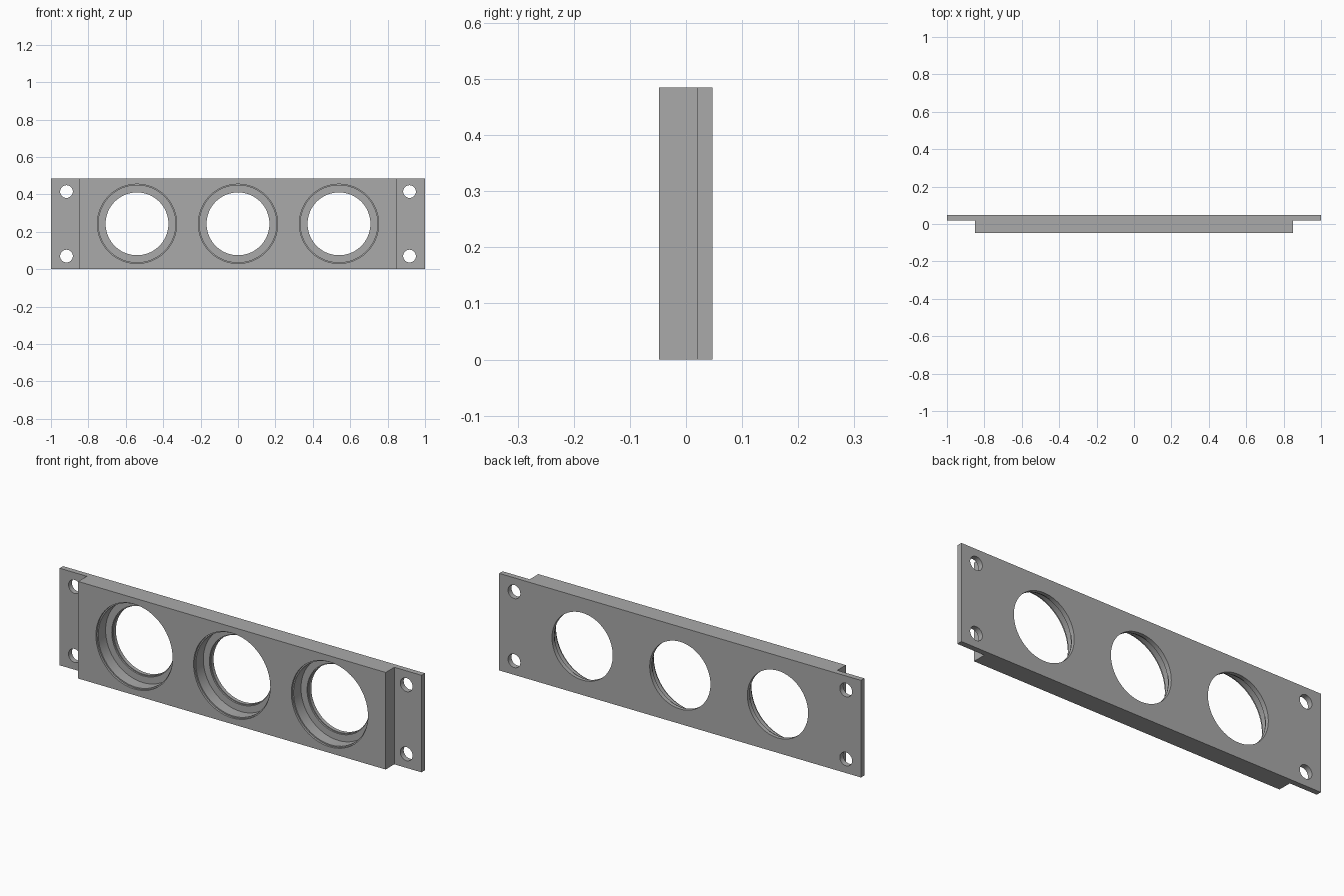
import bpy, bmesh, math
from mathutils import Matrix, Vector

cube = bpy.data.objects.get("Cube")
if cube:
    bpy.data.objects.remove(cube, do_unlink=True)

HEIGHT = 0.485
FRONT, STEP, BACK = -0.048, 0.02, 0.047
BLOCK_X = 0.85

grey = bpy.data.materials.new("plain grey")
grey.use_nodes = True
colour = (0.4, 0.4, 0.4, 1)
grey.diffuse_color = colour
grey.node_tree.nodes["Principled BSDF"].inputs["Base Color"].default_value = colour


def make_object(name, bm):
    bmesh.ops.recalc_face_normals(bm, faces=bm.faces)
    mesh = bpy.data.meshes.new(name)
    bm.to_mesh(mesh)
    bm.free()
    obj = bpy.data.objects.new(name, mesh)
    bpy.context.collection.objects.link(obj)
    mesh.materials.append(grey)
    return obj


def cut_bore(target, x, z, profile, sides):
    """Cut a round stepped hole along y; profile lists (radius, y)."""
    bm = bmesh.new()
    rings = []
    for r, y in profile:
        angles = [math.tau * i / sides for i in range(sides)]
        rings.append([bm.verts.new((x + r * math.cos(a), y, z + r * math.sin(a)))
                      for a in angles])
    for a, b in zip(rings, rings[1:]):
        for i in range(sides):
            j = (i + 1) % sides
            bm.faces.new((a[i], a[j], b[j], b[i]))
    bm.faces.new(rings[0])
    bm.faces.new(rings[-1])
    cutter = make_object("bore_cutter", bm)
    mod = target.modifiers.new("bore", "BOOLEAN")
    mod.operation, mod.solver, mod.object = "DIFFERENCE", "EXACT", cutter
    bpy.context.view_layer.objects.active = target
    bpy.ops.object.modifier_apply(modifier=mod.name)
    bpy.data.objects.remove(cutter, do_unlink=True)


# Raised block with a thin mounting flange at each end
half = [(BLOCK_X, FRONT), (BLOCK_X, STEP), (1, STEP), (1, BACK)]
outline = half + [(-x, y) for x, y in reversed(half)]
bm = bmesh.new()
base = bm.faces.new([bm.verts.new((x, y, 0)) for x, y in outline])
top = bmesh.ops.extrude_face_region(bm, geom=[base])
bmesh.ops.translate(bm, vec=(0, 0, HEIGHT),
                    verts=[v for v in top["geom"] if isinstance(v, bmesh.types.BMVert)])
panel = make_object("mounting_panel", bm)

# Three large counterbored openings, with a fine lip at each shoulder
opening = [(0.212, FRONT - 0.02), (0.212, FRONT + 0.01), (0.206, FRONT + 0.01),
           (0.206, STEP), (0.172, STEP), (0.172, STEP + 0.008),
           (0.168, STEP + 0.008), (0.168, BACK + 0.02)]
for x in (-0.54, 0, 0.54):
    cut_bore(panel, x, HEIGHT / 2, opening, 64)

# Four screw holes in the flanges
screw = [(0.034, STEP - 0.02), (0.034, BACK + 0.02)]
for x in (-0.917, 0.917):
    for z in (0.07, HEIGHT - 0.07):
        cut_bore(panel, x, z, screw, 32)

# Smooth bore walls, sharp edges
bpy.ops.object.select_all(action="DESELECT")
panel.select_set(True)
bpy.context.view_layer.objects.active = panel
bpy.ops.object.shade_smooth_by_angle(angle=math.radians(30))
